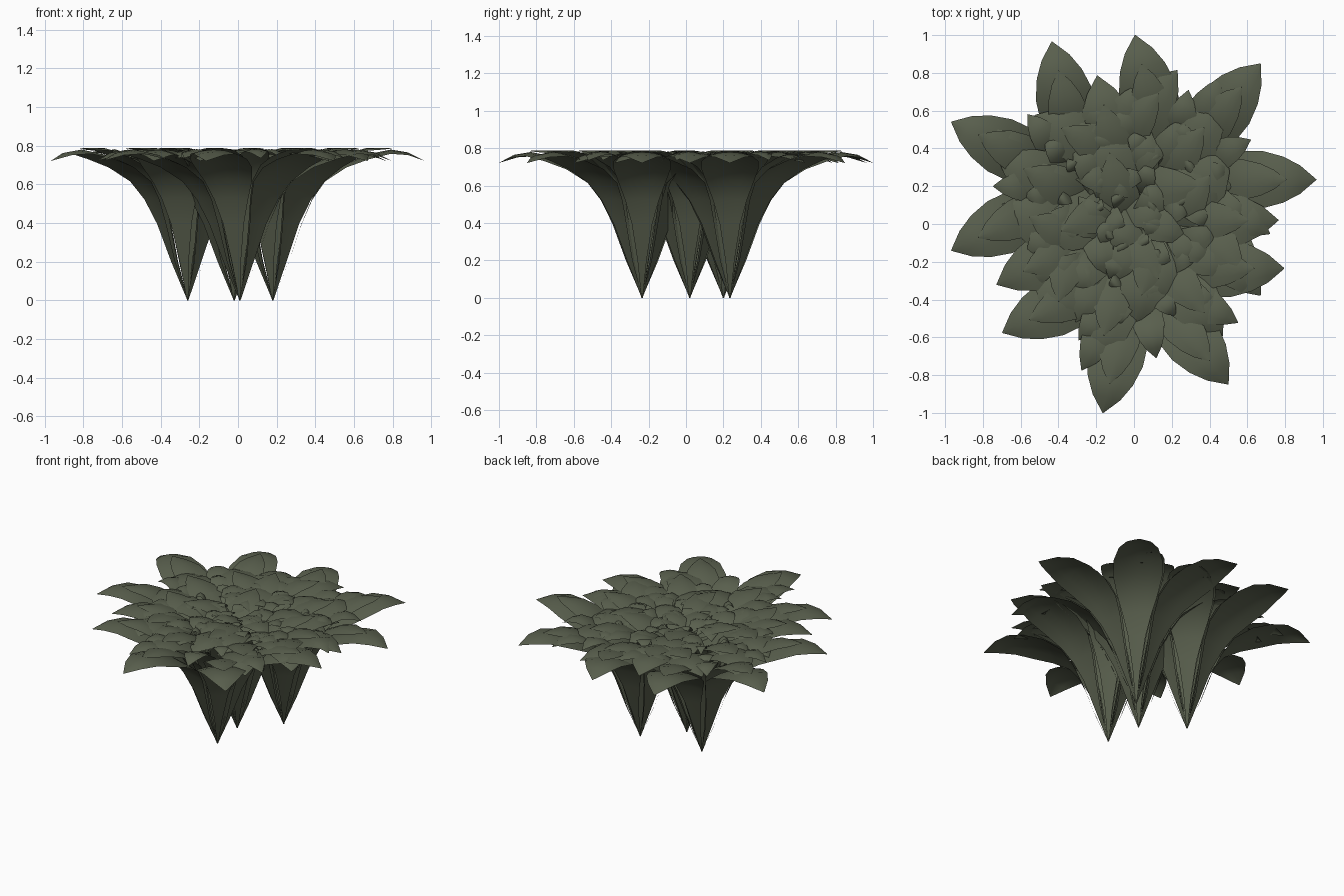
import bpy, math

if "Cube" in bpy.data.objects:
    bpy.data.objects.remove(bpy.data.objects["Cube"])

mat = bpy.data.materials.new("leaf_green")
mat.diffuse_color = (0.100, 0.115, 0.075, 1)
mat.use_nodes = True
mat.node_tree.nodes["Principled BSDF"].inputs["Base Color"].default_value = mat.diffuse_color

# Leaf centre line and outline: radius, height, half width
LEAF = [(0, 0, .004), (.083, .2, .024), (.15, .4, .055), (.205, .53, .09),
        (.27, .63, .125), (.38, .71, .152), (.5, .758, .152), (.61, .78, .122),
        (.70, .765, .075), (.785, .722, .002)]
ACROSS = (-1, -.5, 0, .5, 1)
PEAK = 7


def add_leaf(verts, faces, angle, spread, width, droop):
    start = len(verts)
    ca, sa = math.cos(angle), math.sin(angle)
    top = LEAF[PEAK][1]
    for i, (r, z, w) in enumerate(LEAF):
        # inner leaves droop less at the tip
        if i > PEAK:
            z = top - droop * (top - z)
        z += .01 * (1 - droop) * i / PEAK
        # sides curl down slightly where the leaf lies flat
        curl = .18 * w * min(1, i / 6) * width
        for t in ACROSS:
            x, y = r * spread, t * w * width
            verts.append((x * ca - y * sa, x * sa + y * ca, z - curl * t * t))
    n = len(ACROSS)
    for i in range(len(LEAF) - 1):
        for j in range(n - 1):
            a = start + i * n + j
            faces.append((a, a + n, a + n + 1, a + 1))


# Rings of one plant: leaf count, start angle, spread, width, tip droop
RINGS = [(7, 0, 1, 1, 1), (7, 0, .8, .7, .1), (4, 62, .78, .65, .8),
         (7, 25.7, .62, .55, .8), (6, 10, .42, .4, .8), (4, 33, .22, .25, .8)]
verts, faces = [], []
for count, start, spread, width, droop in RINGS:
    for k in range(count):
        add_leaf(verts, faces, math.radians(start + 360 * k / count),
                 spread, width, droop)
mesh = bpy.data.meshes.new("leafy_plant")
mesh.from_pydata(verts, [], faces)
mesh.materials.append(mat)
for p in mesh.polygons:
    p.use_smooth = True

# Four identical plants in a clump
for name, x, y in [("centre_plant", -.02, .02), ("front_plant", .01, -.235),
                   ("left_plant", -.26, .2), ("right_plant", .18, .235)]:
    ob = bpy.data.objects.new(name, mesh)
    ob.location = (x, y, 0)
    bpy.context.collection.objects.link(ob)
